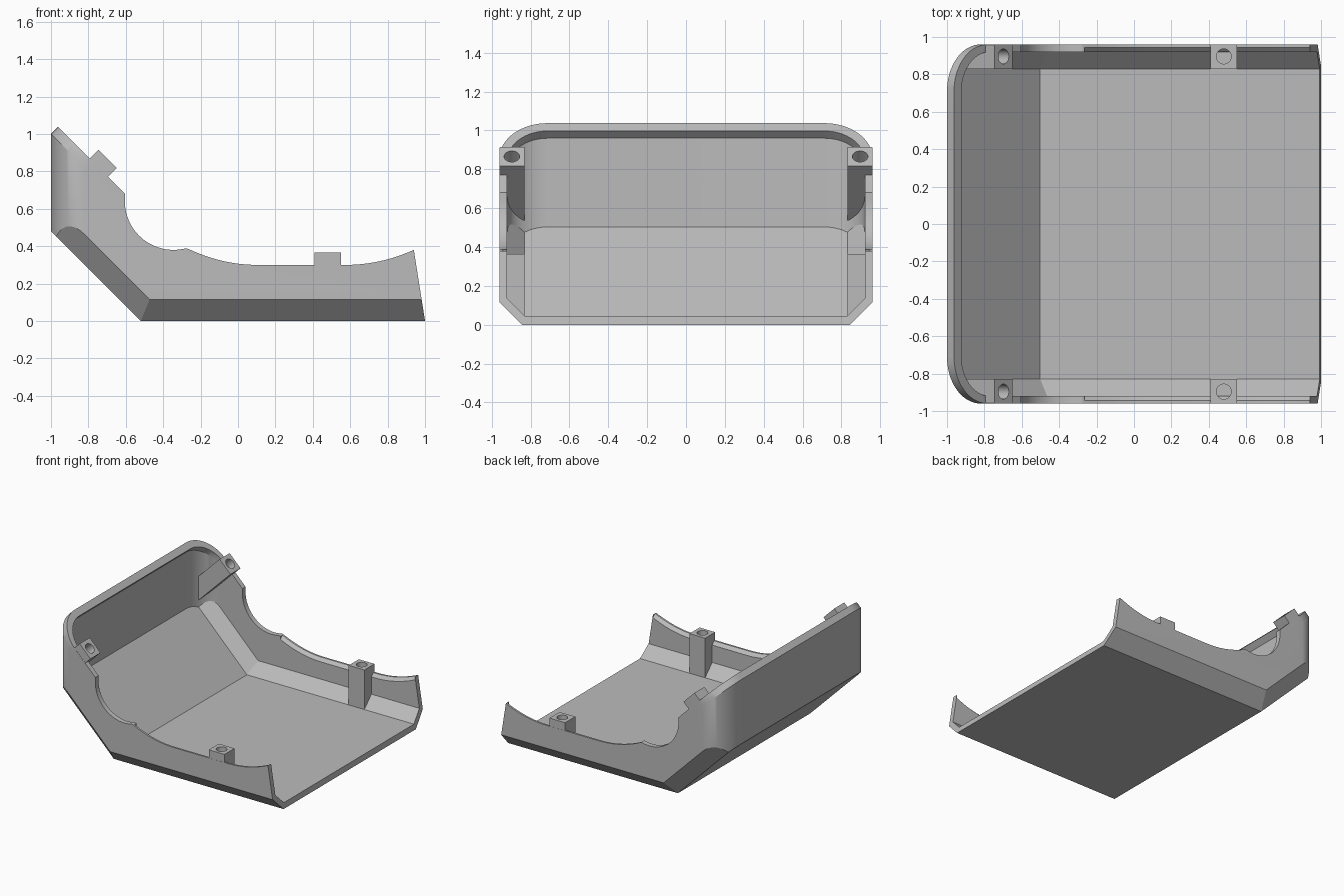
import bpy, bmesh, math
from mathutils import Matrix, Vector

if "Cube" in bpy.data.objects:
    bpy.data.objects.remove(bpy.data.objects["Cube"])

grey = bpy.data.materials.new("grey_plastic")
grey.diffuse_color = (0.5, 0.5, 0.5, 1)
grey.use_nodes = True
grey.node_tree.nodes["Principled BSDF"].inputs["Base Color"].default_value = grey.diffuse_color


def obj(name, bm):
    bmesh.ops.recalc_face_normals(bm, faces=bm.faces)
    me = bpy.data.meshes.new(name)
    bm.to_mesh(me)
    bm.free()
    me.materials.append(grey)
    ob = bpy.data.objects.new(name, me)
    bpy.context.collection.objects.link(ob)
    return ob


def loft(name, loops):
    """Solid skinned through loops of equal length, capped at both ends."""
    bm = bmesh.new()
    rows = [[bm.verts.new(p) for p in lp] for lp in loops]
    n = len(rows[0])
    for a, b in zip(rows, rows[1:]):
        for i in range(n):
            j = (i + 1) % n
            bm.faces.new((a[i], a[j], b[j], b[i]))
    bm.faces.new(rows[0])
    # the top cap is split where the tilted rim plane turns level
    if name.startswith("footprint"):
        bm.faces.new(rows[-1][1:-1])
        bm.faces.new((rows[-1][-2], rows[-1][-1], rows[-1][0], rows[-1][1]))
    else:
        bm.faces.new(rows[-1])
    return obj(name, bm)


def boolean(target, tool, op):
    m = target.modifiers.new("cut", 'BOOLEAN')
    m.operation, m.object, m.solver = op, tool, 'EXACT'
    bpy.context.view_layer.update()
    dg = bpy.context.evaluated_depsgraph_get()
    me = bpy.data.meshes.new_from_object(target.evaluated_get(dg))
    target.modifiers.clear()
    target.data = me
    bpy.data.objects.remove(tool)
    return target


def footprint(inset, front):
    """Upright outline with rounded back corners; the rim leans 45 degrees."""
    w, back = 0.96 - inset, -1 + inset
    ry, rx = 0.25 - inset, 0.18 - inset * 0.7
    half = []
    for i in range(17):
        a = math.pi / 2 * i / 16
        half.append((back + rx - rx * math.sin(a), w - ry + ry * math.cos(a)))
    pts = [(front, w)] + half + [(x, -y) for x, y in reversed(half)] + [(front, -w)]
    hi = 0.82
    low = [(x, y, -0.2) for x, y in pts]
    mid = [(x, y, hi if x == front else -x) for x, y in pts]
    top = [(x + 0.2, y, z + 0.2) for x, y, z in mid]
    return loft("footprint", [low, mid, top])


def trough(y0, d0, top, front):
    """Side profile swept across, with 45 degree chamfers along the bottom."""
    loops = []
    for y, d in ((-1, d0 + 1 - y0), (-y0, d0), (y0, d0), (1, d0 + 1 - y0)):
        base = [(-1.3, 0.78 + 1.414 * d), (-0.52 + 0.414 * d, d), (front(d), d)]
        loops.append([(x, y, z) for x, z in base + top])
    return loft("trough", loops)


# Upper edge of the side walls: front flare, flat run, dip, round notch, slope
wave = [(0.58 + 0.36 * t / 12, 0.30 + 0.08 * (t / 12) ** 2) for t in range(12, -1, -1)]
wave += [(0.1 - 0.365 * t / 12, 0.30 + 0.085 * (t / 12) ** 2) for t in range(13)]
notch = []
for i in range(25):
    a = math.radians(-75 - 105 * i / 24)
    notch.append((-0.345 + 0.26 * math.cos(a), 0.64 + 0.26 * math.sin(a)))
edge = wave + notch + [(-0.605, 0.68), (-1.3, 1.375)]
open_top = [(1.5, 2), (-1.3, 2)]

# Shell: outer solid minus inner cavity
shell = boolean(trough(0.845, 0, edge, lambda d: 1 - 0.158 * d),
                footprint(0, 1.4), 'INTERSECT')
cavity = boolean(trough(0.83, 0.045, open_top, lambda d: 1.5),
                 footprint(0.04, 1.45), 'INTERSECT')
boolean(shell, cavity, 'DIFFERENCE')

# Bevel on the inner edge of the long wall rims
for s in (1, -1):
    ring = wave + [(-0.265, 0.9), (0.94, 0.9)]
    cutter = loft("rim_cutter", [[(x, s * (0.945 - k), z - k) for x, z in ring]
                                 for k in (0, 0.045)])
    boolean(shell, cutter, 'DIFFERENCE')
shell.name = "shell"


# Screw posts: square blocks trimmed to the outer hull, with round blind holes
def post(name, s, top, axis, width, length, depth):
    rot = Matrix.Rotation(math.radians(axis), 4, 'Y')
    place = Matrix.Translation(Vector((top[0], s * 0.896, top[1]))) @ rot
    bm = bmesh.new()
    bmesh.ops.create_cube(bm, size=1, matrix=place @ Matrix.Translation((0, 0, -length / 2))
                          @ Matrix.Diagonal((width, 0.132, length, 1)))
    block = obj(name, bm)
    boolean(block, footprint(0.001, 1.4), 'INTERSECT')
    boolean(block, trough(0.845, 0.003, open_top, lambda d: 1.5), 'INTERSECT')
    bm = bmesh.new()
    bmesh.ops.create_cone(bm, cap_ends=True, segments=32, radius1=0.04, radius2=0.04,
                          depth=2 * depth, matrix=place)
    boolean(block, obj("hole_cutter", bm), 'DIFFERENCE')
    block.name = name
    return block


parts = [shell]
for s, side in ((-1, "near"), (1, "far")):
    parts.append(post("front_post_" + side, s, (0.48, 0.365), 0, 0.14, 0.35, 0.12))
    parts.append(post("rear_post_" + side, s, (-0.6975, 0.866), 45, 0.137, 0.6, 0.15))

for ob in parts:
    bpy.ops.object.select_all(action='DESELECT')
    ob.select_set(True)
    bpy.context.view_layer.objects.active = ob
    bpy.ops.object.shade_smooth_by_angle(angle=math.radians(25))
